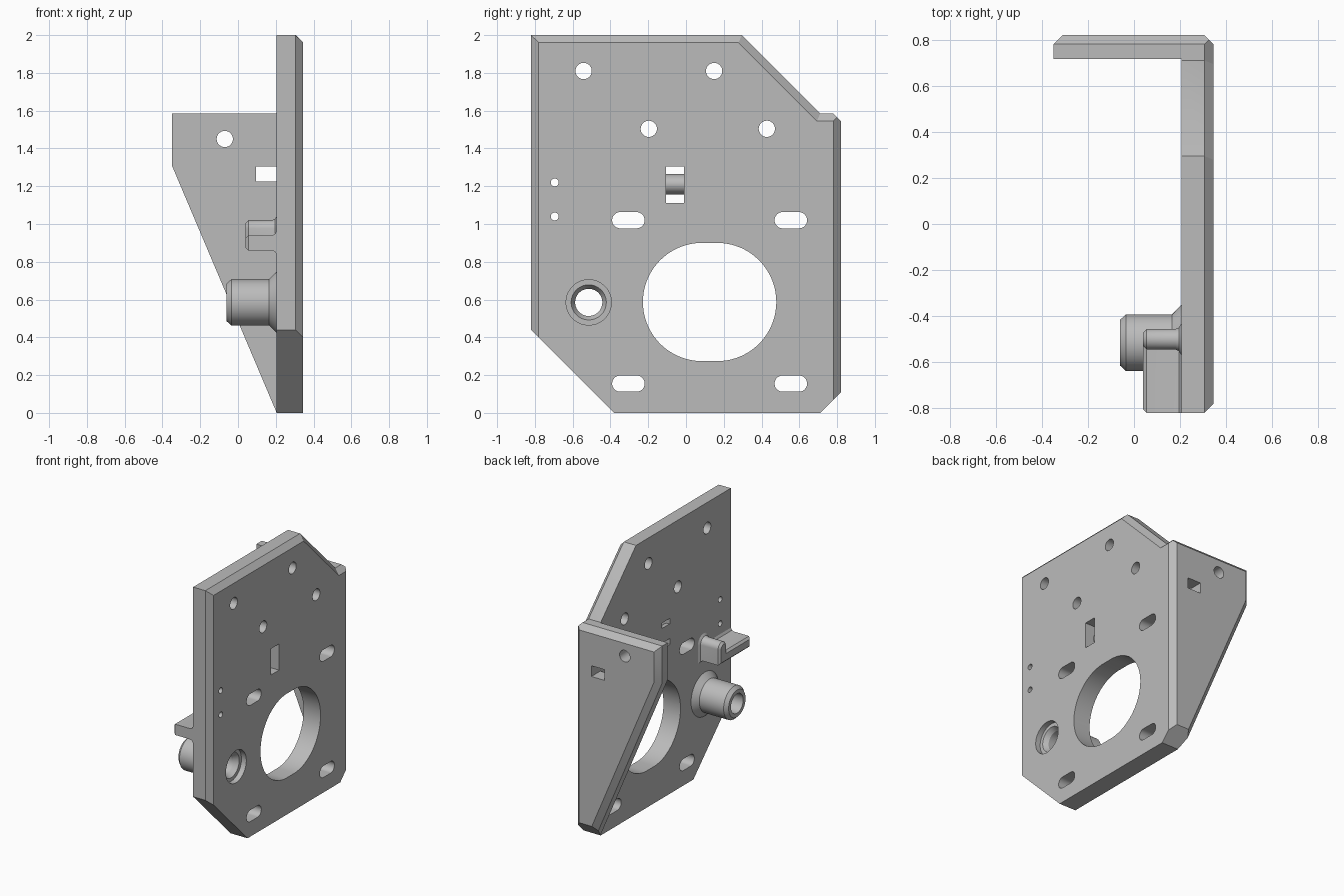
import bpy, bmesh, math
from mathutils import Vector

cube = bpy.data.objects.get("Cube")
if cube:
    bpy.data.objects.remove(cube, do_unlink=True)

grey = bpy.data.materials.new("light_grey")
grey.use_nodes = True
COLOUR = (0.5, 0.5, 0.5, 1)
grey.diffuse_color = COLOUR
grey.node_tree.nodes["Principled BSDF"].inputs["Base Color"].default_value = COLOUR


def finish(name, bm):
    bmesh.ops.recalc_face_normals(bm, faces=bm.faces[:])
    mesh = bpy.data.meshes.new(name)
    bm.to_mesh(mesh)
    bm.free()
    mesh.materials.append(grey)
    ob = bpy.data.objects.new(name, mesh)
    bpy.context.collection.objects.link(ob)
    return ob


def plane(x, y, z, point):
    n = Vector((x, y, z)).normalized()
    return n, n.dot(Vector(point))


def chamfer(a, b, size=0.04):
    return a[0] + b[0], a[1] + b[1] - size


def solid(name, planes):
    """Convex block bounded by planes."""
    bm = bmesh.new()
    bmesh.ops.create_cube(bm, size=8)
    for n, d in planes:
        bmesh.ops.bisect_plane(bm, geom=bm.verts[:] + bm.edges[:] + bm.faces[:], dist=1e-5,
                               plane_co=n * (d / n.length_squared), plane_no=n, clear_outer=True)
        bmesh.ops.holes_fill(bm, edges=[e for e in bm.edges if e.is_boundary], sides=0)
    return finish(name, bm)


def loft(name, sections, along_y=False):
    """Skin outlines placed along x (or y) and cap both ends."""
    bm = bmesh.new()
    rings = [[bm.verts.new((a, t, b) if along_y else (t, a, b)) for a, b in pts]
             for t, pts in sections]
    for r, s in zip(rings, rings[1:]):
        for i in range(len(r)):
            bm.faces.new((r[i - 1], r[i], s[i], s[i - 1]))
    bm.faces.new(rings[0])
    bm.faces.new(rings[-1])
    return finish(name, bm)


def slot(a, b, r, h=0, n=48):
    pts = []
    for i in range(n):
        t = 2 * math.pi * (i + 0.5) / n
        pts.append((a + r * math.cos(t) + math.copysign(h, math.cos(t)), b + r * math.sin(t)))
    return pts


def rect(a0, a1, b0, b1):
    return [(a0, b0), (a1, b0), (a1, b1), (a0, b1)]


def combine(target, other, operation):
    mod = target.modifiers.new("combine", "BOOLEAN")
    mod.object, mod.operation, mod.solver = other, operation, "EXACT"
    bpy.context.view_layer.objects.active = target
    bpy.ops.object.modifier_apply(modifier=mod.name)
    bpy.data.objects.remove(other, do_unlink=True)


# Bounding planes of the plate and its side flange
IN, OUT = 0.205, 0.345
outer = plane(1, 0, 0, (OUT, 0, 0))
inner = plane(-1, 0, 0, (IN, 0, 0))
front = plane(0, -1, 0, (0, -0.82, 0))
back = plane(0, 1, 0, (0, 0.82, 0))
top = plane(0, 0, 1, (0, 0, 2))
bottom = plane(0, 0, -1, (0, 0, 0))
shoulder = plane(0, 1, 1, (0, 0.295, 2))
lower_cut = plane(0, -1, -1, (0, -0.38, 0))
shelf = plane(0, 0, 1, (0, 0, 1.585))
corner = plane(0, 1, -1, (0, 0.71, 0))
tip = plane(-1, 0, 0, (-0.35, 0, 0))
slant = plane(-1.31, 0, -0.555, (IN, 0, 0))

# Main plate, rear strip and flange
plate = solid("mounting_plate", [outer, inner, front, top, bottom, shoulder, lower_cut,
                                 plane(0, 1, 0, (0, 0.71, 0)), chamfer(outer, front),
                                 chamfer(outer, top), chamfer(outer, shoulder)])
shared = [outer, back, shelf, bottom, corner, chamfer(outer, back),
          chamfer(outer, shelf), chamfer(back, shelf)]
strip = solid("rear_strip", shared + [inner, plane(0, -1, 0, (0, 0.6, 0))])
flange = solid("side_flange", shared + [tip, slant, plane(0, -1, 0, (0, 0.715, 0)),
                                        chamfer(back, tip), chamfer(back, slant)])
combine(plate, strip, "UNION")
combine(plate, flange, "UNION")

# Flared boss
boss = loft("boss", [(x, slot(-0.515, 0.585, r)) for x, r in
                     ((-0.06, 0.1), (-0.035, 0.123), (0.165, 0.123), (IN, 0.163), (0.25, 0.163))])
combine(plate, boss, "UNION")

# Hook: tray with a round-topped upright, both filleted into the plate
STEPS = ((0.04, -0.015), (0.055, 0), (0.18, 0), (0.195, 0.006), (IN, 0.022), (0.23, 0.022))


def tray_outline(d):
    return rect(max(-0.82, -0.82 - d), -0.46 + d, 0.86 - d, 0.94 + d)


def upright_outline(d):
    r = 0.045 + d
    arc = [(-0.5 + r * math.cos(math.pi * i / 16), 0.975 + r * math.sin(math.pi * i / 16))
           for i in range(17)]
    return [(-0.5 - r, 0.86 - d), (-0.5 + r, 0.86 - d)] + arc


for name, outline in (("hook_tray", tray_outline), ("hook_upright", upright_outline)):
    combine(plate, loft(name, [(x, outline(d)) for x, d in STEPS]), "UNION")

# Openings through the plate
openings = [slot(0.125, 0.587, 0.313, 0.04, 96)]
openings += [slot(y, z, 0.043, 0.043) for y in (-0.305, 0.555) for z in (0.155, 1.02)]
openings += [slot(y, z, 0.043) for y, z in
             ((-0.542, 1.81), (0.149, 1.81), (-0.197, 1.504), (0.428, 1.504))]
openings += [slot(-0.695, z, 0.021, 0, 24) for z in (1.04, 1.22)]
openings.append(rect(-0.105, -0.01, 1.11, 1.305))
for outline in openings:
    combine(plate, loft("cutter", [(0.1, outline), (0.5, outline)]), "DIFFERENCE")

# Stepped bore through the boss
bore = loft("cutter", [(x, slot(-0.515, 0.585, r)) for x, r in
                       ((0.4, 0.12), (0.305, 0.12), (0.305, 0.093), (0.27, 0.072), (-0.1, 0.072))])
combine(plate, bore, "DIFFERENCE")

# Openings through the flange
for outline in (slot(-0.07, 1.45, 0.043), rect(0.095, IN, 1.225, 1.305)):
    combine(plate, loft("cutter", [(0.6, outline), (0.9, outline)], True), "DIFFERENCE")

# Rounded tie bridge inside the rectangular opening
arc = [(IN + 0.07 * math.sin(math.pi * i / 16), 1.21 - 0.055 * math.cos(math.pi * i / 16))
       for i in range(17)]
combine(plate, loft("tie_bridge", [(-0.115, arc), (0, arc)], True), "UNION")

# Smooth round surfaces, keep edges sharp
bpy.ops.object.select_all(action="DESELECT")
plate.select_set(True)
bpy.context.view_layer.objects.active = plate
bpy.ops.object.shade_smooth_by_angle(angle=math.radians(25))
